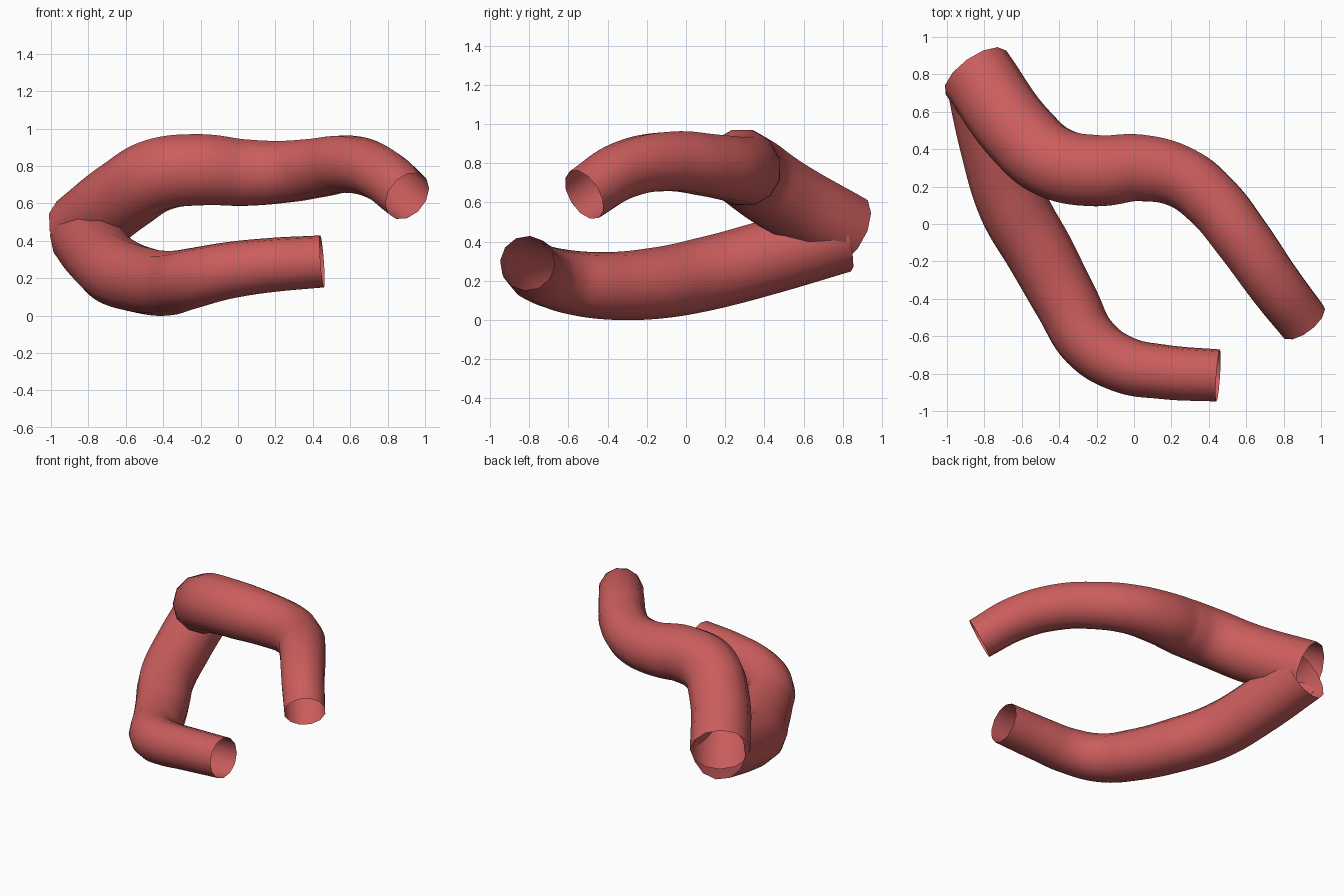
import bpy

if "Cube" in bpy.data.objects:
    bpy.data.objects.remove(bpy.data.objects["Cube"])

red = bpy.data.materials.new("soft_red")
red.diffuse_color = (0.60, 0.11, 0.11, 1)
red.use_nodes = True
red.node_tree.nodes["Principled BSDF"].inputs["Base Color"].default_value = red.diffuse_color


def tube(name, points):
    """Open-ended tapering tube swept along (x, y, z, radius) points."""
    cu = bpy.data.curves.new(name, 'CURVE')
    cu.dimensions = '3D'
    cu.resolution_u = 8
    cu.bevel_depth = 1.0
    cu.bevel_resolution = 4          # twelve-sided section
    cu.use_fill_caps = False
    sp = cu.splines.new('BEZIER')
    sp.bezier_points.add(len(points) - 1)
    for bp, (x, y, z, r) in zip(sp.bezier_points, points):
        bp.co = (x, y, z)
        bp.radius = r
        bp.handle_left_type = bp.handle_right_type = 'AUTO'
    ob = bpy.data.objects.new(name, cu)
    bpy.context.collection.objects.link(ob)
    cu.materials.append(red)
    bpy.ops.object.select_all(action='DESELECT')
    ob.select_set(True)
    bpy.context.view_layer.objects.active = ob
    bpy.ops.object.convert(target='MESH')
    bpy.ops.object.shade_smooth()
    return bpy.context.object


# upper branch
tube("upper_tube", [
    (-0.845, 0.81, 0.455, 0.20),
    (-0.60, 0.47, 0.65, 0.20),
    (-0.42, 0.325, 0.755, 0.20),
    (-0.20, 0.285, 0.78, 0.197),
    (0.03, 0.30, 0.765, 0.184),
    (0.25, 0.25, 0.77, 0.17),
    (0.42, 0.12, 0.79, 0.162),
    (0.58, -0.08, 0.81, 0.156),
    (0.75, -0.32, 0.765, 0.148),
    (0.905, -0.52, 0.64, 0.14),
])

# lower branch
tube("lower_tube", [
    (-0.82, 0.79, 0.43, 0.19),
    (-0.74, 0.42, 0.32, 0.19),
    (-0.645, 0.10, 0.235, 0.188),
    (-0.50, -0.16, 0.187, 0.182),
    (-0.36, -0.42, 0.175, 0.172),
    (-0.24, -0.63, 0.20, 0.162),
    (-0.06, -0.75, 0.24, 0.152),
    (0.15, -0.79, 0.268, 0.146),
    (0.45, -0.81, 0.29, 0.14),
])
